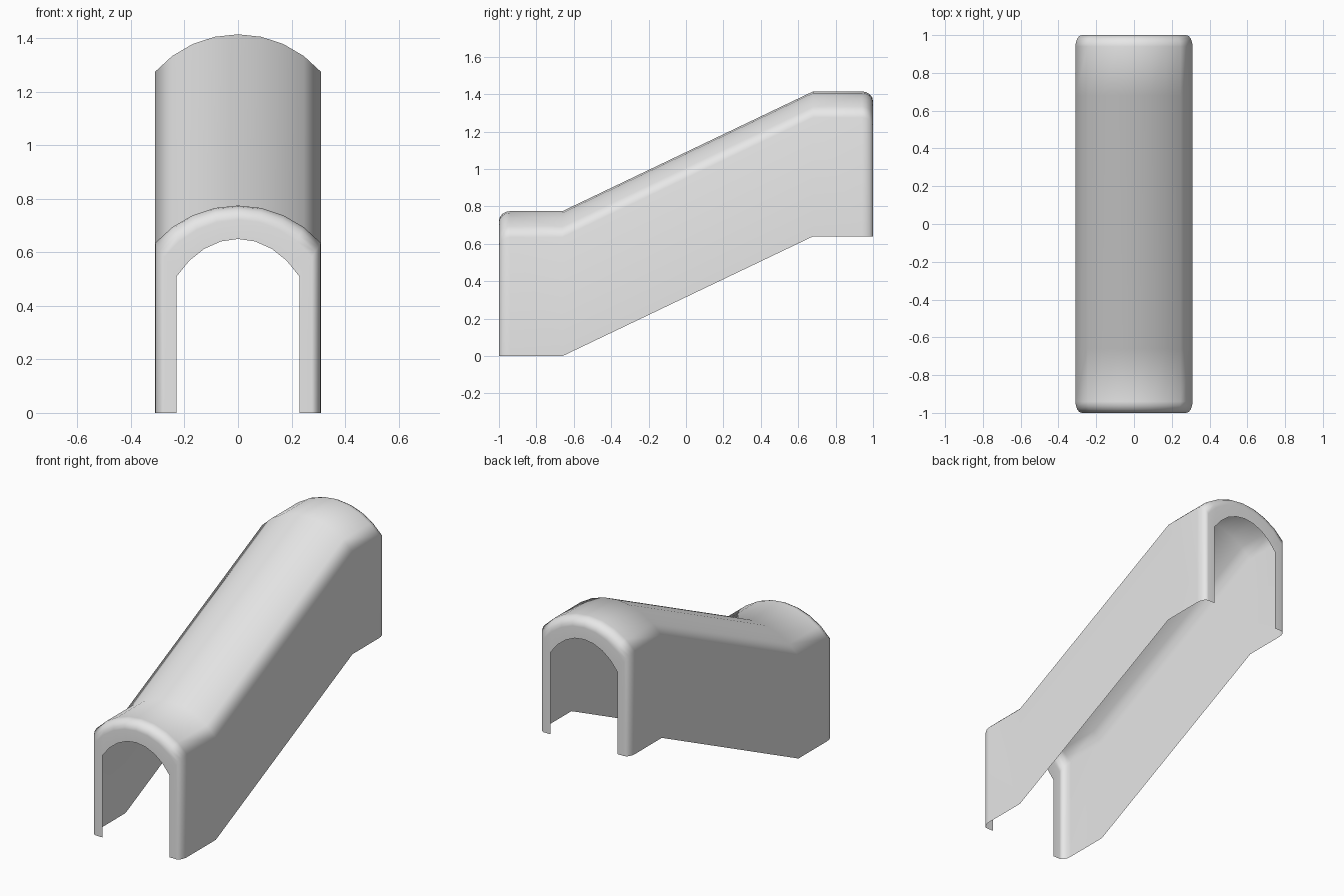
import bpy, bmesh
from math import sin, cos, asin, pi

cube = bpy.data.objects.get("Cube")
if cube:
    bpy.data.objects.remove(cube, do_unlink=True)

HALF_WIDTH, WALL, RISE, STEP = 0.31, 0.635, 0.14, 0.64
ROUND, ROUND_INSET = 0.06, 0.42
RADIUS = (HALF_WIDTH ** 2 + RISE ** 2) / (2 * RISE)
SEGMENTS = 8


def cross_section(y, base, inset):
    """Arched section open at the bottom; inset 0 is the outer skin, 1 the doorway."""
    width = 1 - 0.26 * inset
    drop = 0.125 * inset
    spread = asin(HALF_WIDTH / RADIUS)
    points = [(-HALF_WIDTH * width, y, base)]
    for i in range(SEGMENTS + 1):
        a = spread * (2 * i / SEGMENTS - 1)
        z = WALL + RISE - RADIUS * (1 - cos(a)) - drop
        points.append((RADIUS * sin(a) * width, y, base + z))
    points.append((HALF_WIDTH * width, y, base))
    return points


# Rounded end: doorway edge, then a quarter round out to the skin
end = [(1.0, 1.0)]
for i in range(4, -1, -1):
    a = i / 4 * pi / 2
    end.append((1 - ROUND + ROUND * sin(a), ROUND_INSET * (1 - cos(a))))

# Stations from the low end, up the slope, to the high end
stations = [(-y, 0, t) for y, t in end]
stations += [(-0.66, 0, 0), (0.68, STEP, 0)]
stations += [(y, STEP, t) for y, t in reversed(end)]

# Loft the shell
bm = bmesh.new()
rings = [[bm.verts.new(p) for p in cross_section(*s)] for s in stations]
for r0, r1 in zip(rings, rings[1:]):
    for i in range(len(r0) - 1):
        bm.faces.new((r0[i], r1[i], r1[i + 1], r0[i + 1]))
bm.normal_update()
roof = max(bm.faces, key=lambda f: f.calc_area() * abs(f.normal.z))
if roof.normal.z < 0:
    bmesh.ops.reverse_faces(bm, faces=bm.faces[:])
for f in bm.faces:
    f.smooth = True
mesh = bpy.data.meshes.new("sloped_tunnel_cover")
bm.to_mesh(mesh)
bm.free()

cover = bpy.data.objects.new("sloped_tunnel_cover", mesh)
bpy.context.collection.objects.link(cover)

# Large faces stay flat, rounding shades into the small ones
weighted = cover.modifiers.new("Weighted Normals", "WEIGHTED_NORMAL")
weighted.mode = "FACE_AREA"

# Plain grey
grey = bpy.data.materials.new("light_grey")
grey.use_nodes = True
colour = (0.8, 0.8, 0.8, 1)
grey.diffuse_color = colour
grey.node_tree.nodes["Principled BSDF"].inputs["Base Color"].default_value = colour
mesh.materials.append(grey)
